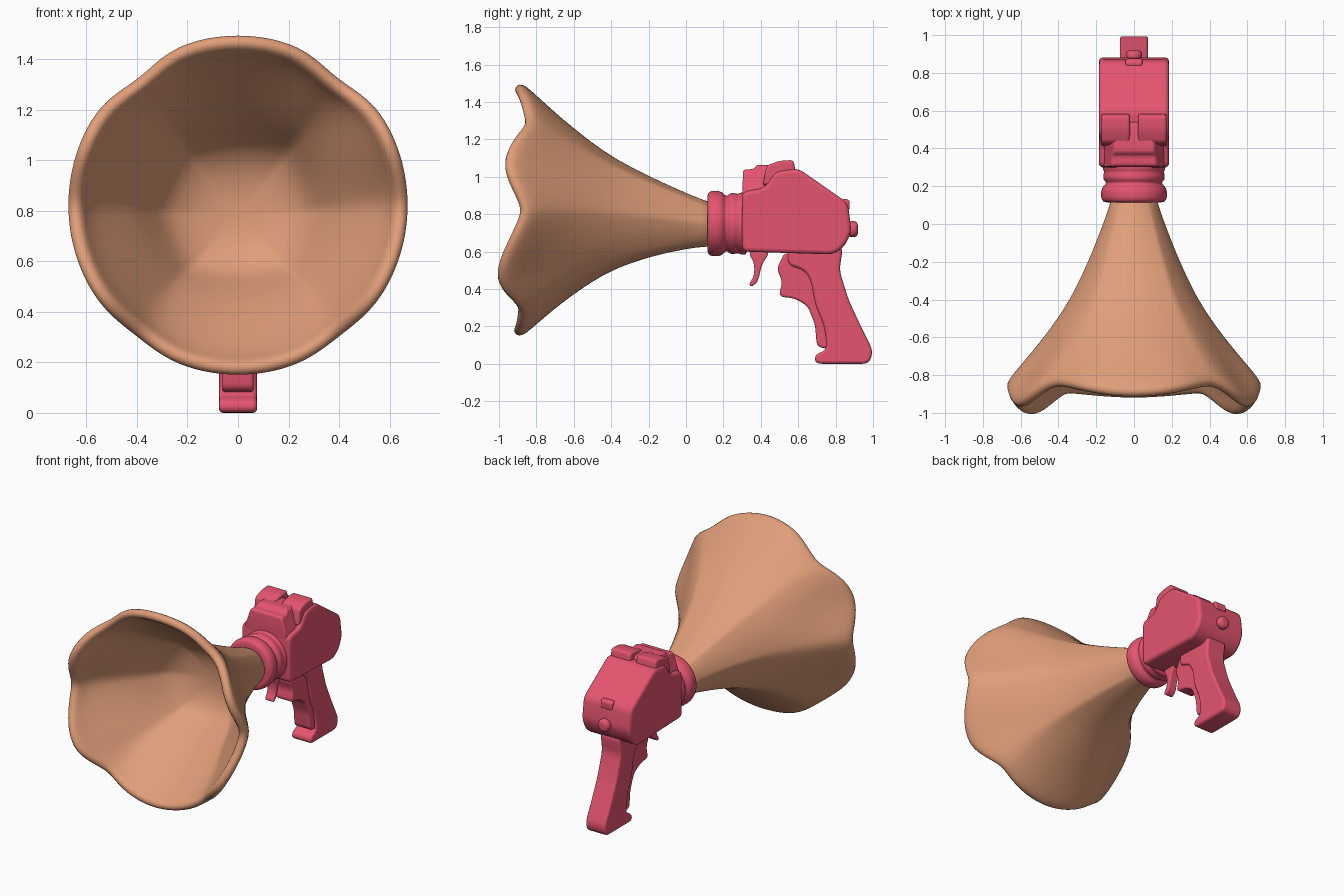
import bpy, bmesh, math
from mathutils import Vector

if "Cube" in bpy.data.objects:
    bpy.data.objects.remove(bpy.data.objects["Cube"])


def material(name, rgb):
    m = bpy.data.materials.new(name)
    m.diffuse_color = (*rgb, 1)
    m.use_nodes = True
    m.node_tree.nodes["Principled BSDF"].inputs["Base Color"].default_value = m.diffuse_color
    return m


TAN = material("tan", (0.74, 0.34, 0.19))
RED = material("red", (0.78, 0.09, 0.16))


def finish(name, bm, mat, angle=40, bevel=0, subsurf=0):
    bmesh.ops.recalc_face_normals(bm, faces=bm.faces)
    me = bpy.data.meshes.new(name)
    bm.to_mesh(me)
    bm.free()
    ob = bpy.data.objects.new(name, me)
    bpy.context.collection.objects.link(ob)
    me.materials.append(mat)
    if bevel:
        b = ob.modifiers.new("bevel", 'BEVEL')
        b.width, b.segments = bevel, 3
        b.limit_method, b.angle_limit = 'ANGLE', math.radians(45)
        b.use_clamp_overlap = False
    if subsurf:
        s = ob.modifiers.new("subsurf", 'SUBSURF')
        s.levels = s.render_levels = subsurf
    bpy.ops.object.select_all(action='DESELECT')
    ob.select_set(True)
    bpy.context.view_layer.objects.active = ob
    bpy.ops.object.shade_smooth_by_angle(angle=math.radians(angle))
    return ob


def rounded(pts, r, steps=4):
    """Round every corner of a closed 2D profile."""
    pts = [Vector(p) for p in pts]
    out = []
    for i, p in enumerate(pts):
        ends = []
        for q in (pts[i - 1], pts[(i + 1) % len(pts)]):
            d = q - p
            ends.append(p + d.normalized() * min(r, 0.45 * d.length))
        for k in range(steps + 1):
            t = k / steps
            out.append(ends[0] * (1 - t) ** 2 + p * 2 * t * (1 - t) + ends[1] * t * t)
    return out


def slab(name, pts, x0, x1, r=0.03, bevel=0.012, taper=0, z0=0.9):
    """Side profile (y, z) extruded from x0 to x1; taper narrows it above z0."""
    bm = bmesh.new()
    prof = rounded(pts, r)
    sides = [[bm.verts.new((x * (1 - taper * max(p.y - z0, 0)), p.x, p.y)) for p in prof]
             for x in (x0, x1)]
    n = len(prof)
    for i in range(n):
        j = (i + 1) % n
        bm.faces.new((sides[0][i], sides[0][j], sides[1][j], sides[1][i]))
    for s in sides:
        bm.faces.new(s)
    return finish(name, bm, RED, bevel=bevel)


def skin(bm, rings):
    """Join closed rings and cap both ends."""
    rings = [[bm.verts.new(p) for p in ring] for ring in rings]
    for a, b in zip(rings, rings[1:]):
        for i in range(len(a)):
            j = (i + 1) % len(a)
            bm.faces.new((a[i], a[j], b[j], b[i]))
    bm.faces.new(rings[0])
    bm.faces.new(rings[-1])


def lathe(name, prof, zc, subsurf=1, n=40):
    """Revolve (y, radius) points about a y-parallel axis."""
    bm = bmesh.new()
    skin(bm, [[(r * math.cos(2 * math.pi * i / n), y, zc + r * math.sin(2 * math.pi * i / n))
               for i in range(n)] for y, r in prof])
    return finish(name, bm, RED, angle=60, subsurf=subsurf)


# Horn: six soft panels flaring into a wavy rolled rim
RIM = [(-90, -0.91), (-55, -0.885), (-33, -1.0), (0, -0.87), (22, -0.96), (48, -0.845), (90, -0.905)]
PANELS = [(-130, -50), (-50, 0), (0, 50), (50, 130)]


def rim_y(a):
    """Rounded lobes meeting in tighter notches."""
    for (a0, y0), (a1, y1) in zip(RIM, RIM[1:]):
        if a <= a1 + 1e-6:
            t = (a - a0) / (a1 - a0)
            arc = math.sin(math.pi * t / 2) if y1 < y0 else 1 - math.cos(math.pi * t / 2)
            t = 0.55 * arc + 0.45 * (1 - math.cos(math.pi * t)) / 2
            return y0 + (y1 - y0) * t


def panel_factor(a):
    for a0, a1 in PANELS:
        if a <= a1 + 1e-6:
            half, mid = (a1 - a0) / 2, (a0 + a1) / 2
            return math.cos(math.radians(half)) / math.cos(math.radians(a - mid))


# (y, corner radius, panel flatness): outside, rolled lip, inside
HORN = [(0.16, 0.12, 0), (0.08, 0.134, 0.25), (0, 0.165, 0.38), (-0.1, 0.203, 0.45),
        (-0.2, 0.245, 0.47), (-0.3, 0.291, 0.47), (-0.4, 0.342, 0.44), (-0.5, 0.406, 0.38),
        (-0.6, 0.476, 0.28), (-0.7, 0.552, 0.2), (-0.8, 0.632, 0.1), (-0.85, 0.666, 0.02),
        (-0.885, 0.677, 0), (-0.91, 0.658, 0), (-0.91, 0.63, 0), (-0.885, 0.61, 0),
        (-0.84, 0.596, 0.04), (-0.75, 0.545, 0.16), (-0.6, 0.44, 0.35), (-0.5, 0.378, 0.48),
        (-0.4, 0.325, 0.6), (-0.34, 0.28, 0.6), (-0.295, 0.2, 0.5), (-0.27, 0.1, 0.3),
        (-0.265, 0.02, 0)]
N = 72
rings = []
for y, r, k in HORN:
    w = min(max((-y - 0.45) / 0.42, 0), 1) ** 1.5
    zc = 0.822 - 0.072 * (y + 0.9) ** 2
    ring = []
    for i in range(N):
        th = 2 * math.pi * i / N
        a = math.degrees(math.asin(max(-1, min(1, math.sin(th)))))
        dip = 1 - w * (0.05 * math.exp(-((a - 52) / 12) ** 2) + 0.025 * math.exp(-((a + 52) / 12) ** 2))
        rr = r * dip * (1 - k + k * panel_factor(a))
        ring.append((rr * math.cos(th), y + w * (rim_y(a) + 0.9), zc + rr * math.sin(th)))
    rings.append(ring)
bm = bmesh.new()
skin(bm, rings)
finish("horn", bm, TAN, angle=80, subsurf=1)

# Ringed collar between horn and body
lathe("collar", [(0.115, 0.11), (0.113, 0.155), (0.125, 0.172), (0.15, 0.176), (0.185, 0.174),
                 (0.2, 0.162), (0.212, 0.148), (0.225, 0.15), (0.235, 0.164), (0.262, 0.164),
                 (0.275, 0.156), (0.3, 0.17), (0.34, 0.17)], 0.75)

# Body housing, sloped top ridge and pads
slab("body", [(0.3, 0.6), (0.3, 0.92), (0.42, 0.94), (0.48, 1.03), (0.6, 1.045), (0.865, 0.86),
              (0.885, 0.71), (0.85, 0.63), (0.79, 0.585)], -0.185, 0.185, r=0.035, bevel=0.02)
slab("top_ridge", [(0.3, 0.85), (0.305, 1.04), (0.36, 1.04), (0.38, 1.065), (0.53, 1.06),
                   (0.6, 0.9)], -0.178, 0.178, r=0.02, bevel=0.012, taper=2.4)
for s, side in ((-1, "left"), (1, "right")):
    slab("top_pad_" + side, [(0.41, 0.95), (0.43, 1.06), (0.5, 1.085), (0.575, 1.09),
                             (0.59, 1.0)], *sorted((s * 0.022, s * 0.172)), r=0.02)

# Rear knob and small sight
lathe("rear_knob", [(0.86, 0.045), (0.9, 0.045), (0.915, 0.038), (0.92, 0.02)], 0.72, n=20)
slab("rear_sight", [(0.8, 0.85), (0.845, 0.885), (0.875, 0.875), (0.875, 0.82)],
     -0.045, 0.045, r=0.015)

# Trigger
slab("trigger", [(0.33, 0.6), (0.365, 0.54), (0.365, 0.47), (0.335, 0.425), (0.35, 0.41),
                 (0.385, 0.44), (0.405, 0.53), (0.45, 0.6)], -0.032, 0.032, r=0.03, bevel=0.008)

# Grip: rear handle with foot, plus narrower finger strip in front
slab("grip", [(0.55, 0.62), (0.54, 0.53), (0.635, 0.5), (0.67, 0.44), (0.69, 0.32), (0.74, 0.2),
              (0.755, 0.075), (0.69, 0.05), (0.69, 0.0), (0.98, 0.0), (1.0, 0.07), (0.94, 0.19),
              (0.87, 0.34), (0.82, 0.5), (0.84, 0.63)], -0.075, 0.075, r=0.04, bevel=0.015)
slab("finger_strip", [(0.53, 0.6), (0.485, 0.51), (0.515, 0.44), (0.495, 0.36), (0.58, 0.35),
                      (0.65, 0.31), (0.69, 0.21), (0.7, 0.09), (0.79, 0.075), (0.76, 0.3),
                      (0.72, 0.5)], -0.062, 0.062, r=0.03)
